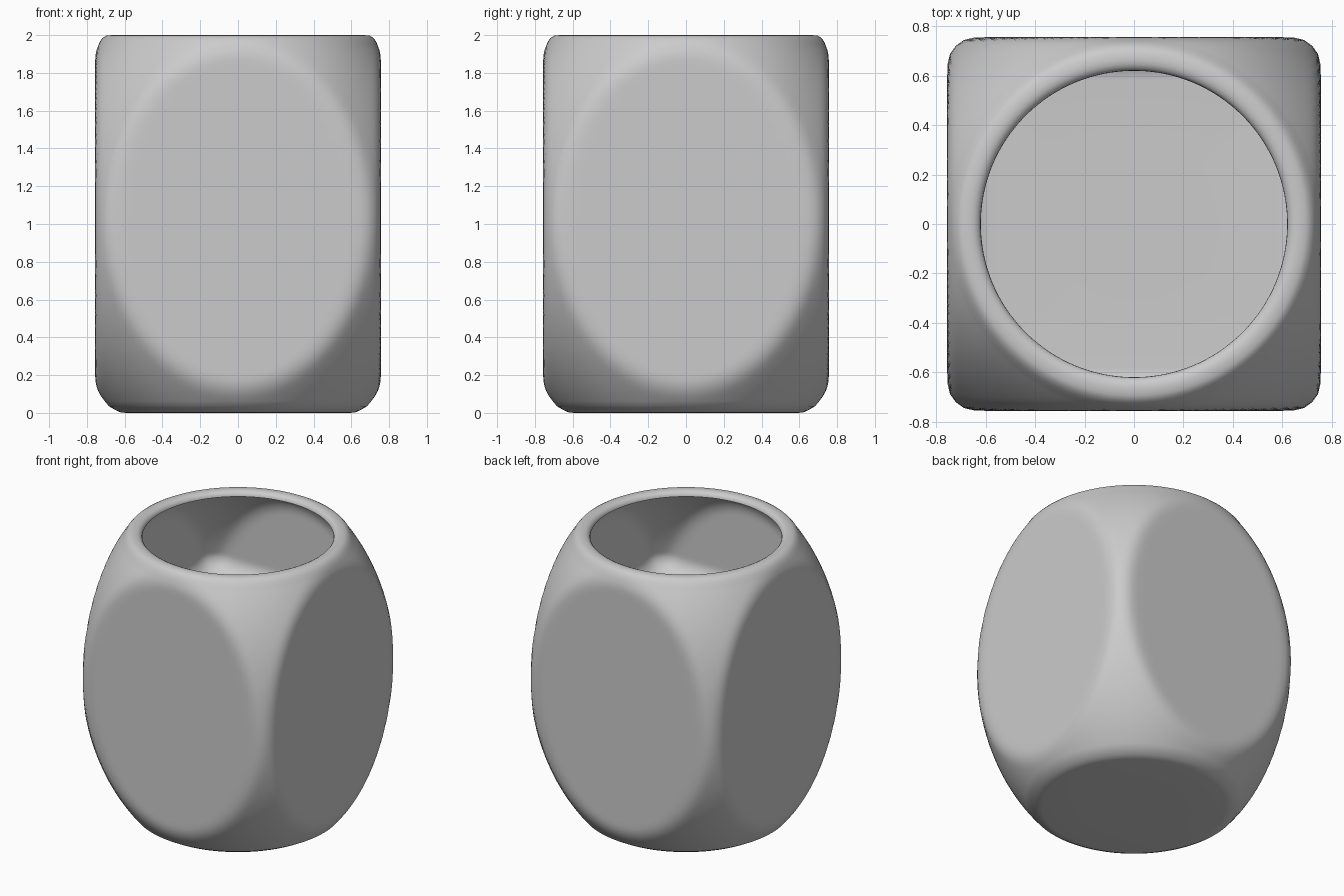
import bpy, bmesh, math

if "Cube" in bpy.data.objects:
    bpy.data.objects.remove(bpy.data.objects["Cube"])

SEG, ROWS = 160, 72
CZ, HALF, WALL = 1.03, 0.756, 0.065
FLOOR, FILLET = 1.31, 0.11


def smin(a, b, k=0.04):
    # minimum with a small rounded transition
    h = max(k - abs(a - b), 0) / k
    return min(a, b) - h * h * k / 4


def ellipsoid(z, inset=0.0):
    # radius of the barrel-shaped ellipsoid at height z
    return (1.02 - inset) * math.sqrt(1 - ((z - CZ) / (1.34 - inset)) ** 2)


def radius(r, half, t):
    # ellipsoid radius trimmed by four flat sides
    c, s = max(abs(math.cos(t)), 1e-6), max(abs(math.sin(t)), 1e-6)
    return smin(r, smin(half / c, half / s))


def wall(z0, z1, inset, rows):
    return [(ellipsoid(z, inset), z, HALF - inset)
            for z in (z0 + (z1 - z0) * i / rows for i in range(rows + 1))]


# profile: base, outer wall, rounded rim, inner wall, filleted raised floor
profile = [(0.3, 0, HALF), (0.595, 0, HALF), (0.622, 0.003, HALF), (0.645, 0.013, HALF)]
profile += wall(0.035, 1.945, 0, ROWS)
r_out = ellipsoid(1.945)
profile += [(r_out - 0.015, 1.97, HALF), (r_out - 0.032, 1.988, HALF),
            (r_out - 0.05, 1.998, HALF), (0.665, 2.0, HALF), (0.648, 1.998, HALF),
            (0.632, 1.99, HALF), (0.622, 1.977, HALF), (0.62, 1.965, HALF)]
profile += wall(1.945, FLOOR + FILLET, WALL, 24)
r_floor, h_floor = ellipsoid(FLOOR + FILLET, WALL), HALF - WALL
for i in range(1, 11):
    a = math.pi / 2 * i / 10
    d = FILLET * (1 - math.cos(a))
    profile.append((r_floor - d, FLOOR + FILLET * (1 - math.sin(a)), h_floor - d))
profile.append((0.3, FLOOR, h_floor))

# pot body
bm = bmesh.new()
rings = []
for r, z, half in profile:
    ring = []
    for i in range(SEG):
        t = 2 * math.pi * i / SEG
        q = radius(r, half, t)
        ring.append(bm.verts.new((q * math.cos(t), q * math.sin(t), z)))
    rings.append(ring)
for a, b in zip(rings, rings[1:]):
    for i in range(SEG):
        j = (i + 1) % SEG
        bm.faces.new((a[i], a[j], b[j], b[i]))
bm.faces.new(rings[0][::-1])
bm.faces.new(rings[-1])
bmesh.ops.recalc_face_normals(bm, faces=bm.faces)

mesh = bpy.data.meshes.new("pot")
bm.to_mesh(mesh)
bm.free()
pot = bpy.data.objects.new("pot", mesh)
bpy.context.collection.objects.link(pot)
bpy.context.view_layer.objects.active = pot
pot.select_set(True)
bpy.ops.object.shade_smooth_by_angle(angle=math.radians(50))
